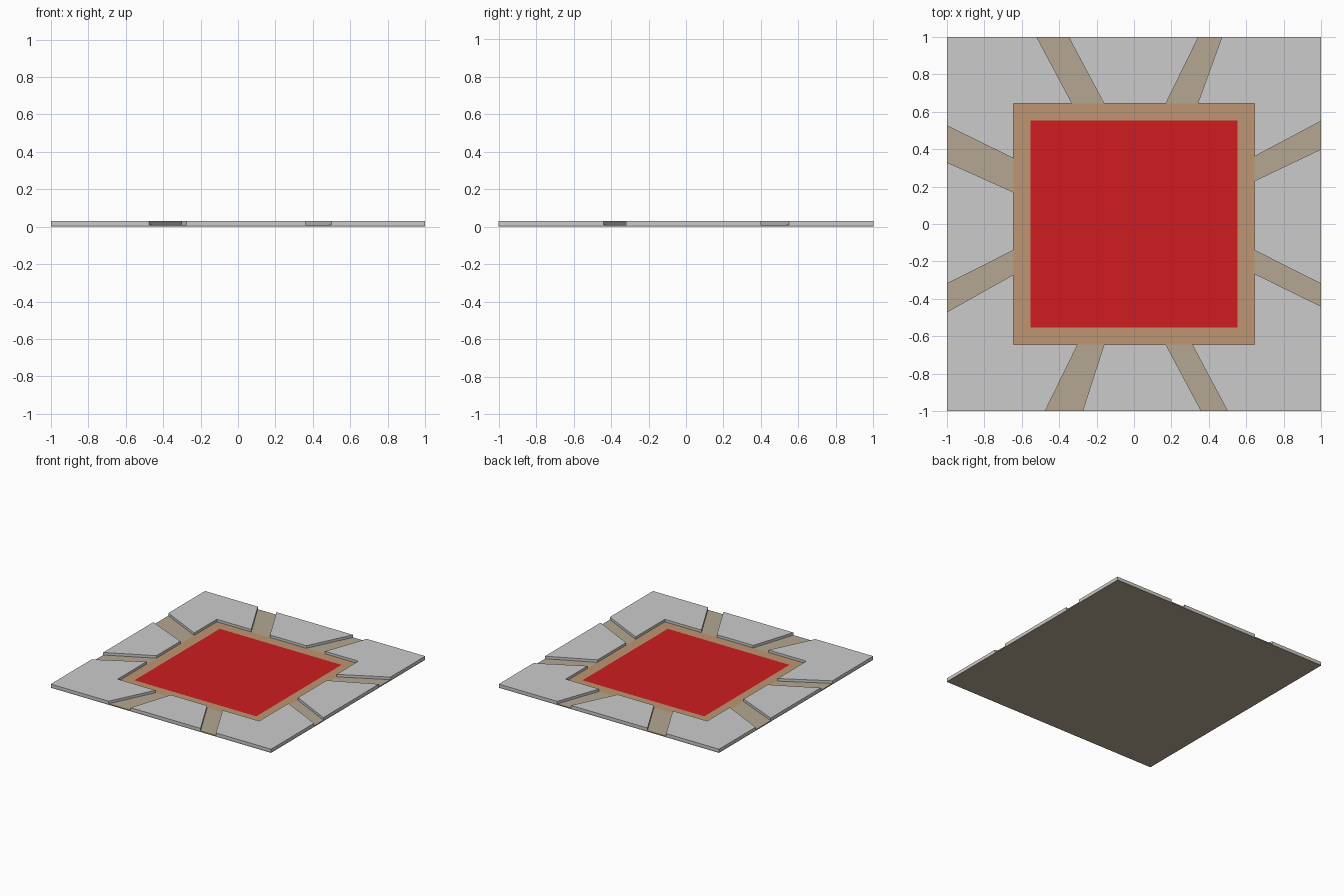
import bpy, bmesh

if "Cube" in bpy.data.objects:
    bpy.data.objects.remove(bpy.data.objects["Cube"])

BASE_TOP, TILE_TOP = 0.009, 0.03


def material(name, rgb):
    m = bpy.data.materials.new(name)
    m.diffuse_color = (*rgb, 1)
    m.use_nodes = True
    m.node_tree.nodes["Principled BSDF"].inputs["Base Color"].default_value = m.diffuse_color
    return m


def slab(name, points, z0, z1, mat=None):
    """Extrude a flat outline from z0 to z1."""
    bm = bmesh.new()
    face = bm.faces.new([bm.verts.new((x, y, z0)) for x, y in points])
    if z1 > z0:
        ext = bmesh.ops.extrude_face_region(bm, geom=[face], use_keep_orig=True)
        verts = [v for v in ext["geom"] if isinstance(v, bmesh.types.BMVert)]
        bmesh.ops.translate(bm, verts=verts, vec=(0, 0, z1 - z0))
        bmesh.ops.recalc_face_normals(bm, faces=bm.faces)
    me = bpy.data.meshes.new(name)
    bm.to_mesh(me)
    bm.free()
    ob = bpy.data.objects.new(name, me)
    bpy.context.collection.objects.link(ob)
    if mat:
        me.materials.append(mat)
    return ob


def square(r):
    return [(-r, -r), (r, -r), (r, r), (-r, r)]


# Ground plate with the two inlaid squares
slab("ground_plate", square(1), 0, BASE_TOP, material("sand", (0.46, 0.39, 0.29)))
slab("court_border", square(0.643), BASE_TOP + 0.0004, BASE_TOP + 0.0004,
     material("clay", (0.52, 0.30, 0.17)))
slab("court_centre", square(0.553), BASE_TOP + 0.0008, BASE_TOP + 0.0008,
     material("red", (0.62, 0.012, 0.014)))

# Path openings per side, counter-clockwise: (inner start, inner end, outer start, outer end)
I = 0.643
sides = {
    "front": (lambda t, r: (t, -r),
              [(-0.30, -0.16, -0.475, -0.275), (0.17, 0.31, 0.36, 0.50)]),
    "right": (lambda t, r: (r, t),
              [(-0.265, -0.14, -0.44, -0.32), (0.23, 0.36, 0.40, 0.55)]),
    "back": (lambda t, r: (-t, r),
             [(-0.34, -0.17, -0.47, -0.345), (0.16, 0.33, 0.35, 0.52)]),
    "left": (lambda t, r: (-r, -t),
             [(-0.35, -0.17, -0.525, -0.33), (0.14, 0.27, 0.32, 0.47)]),
}

# Raised blocks: one in the middle of each side, one L-shaped at each corner
names = list(sides)
for k, name in enumerate(names):
    at, (a, b) = sides[name]
    slab(f"{name}_block", [at(a[3], 1), at(b[2], 1), at(b[0], I), at(a[1], I)],
         BASE_TOP, TILE_TOP)
    following = names[(k + 1) % 4]
    at2, (c, _) = sides[following]
    slab(f"{name}_{following}_corner_block",
         [at(b[3], 1), at(1, 1), at2(c[2], 1), at2(c[0], I), at(I, I), at(b[1], I)],
         BASE_TOP, TILE_TOP)
